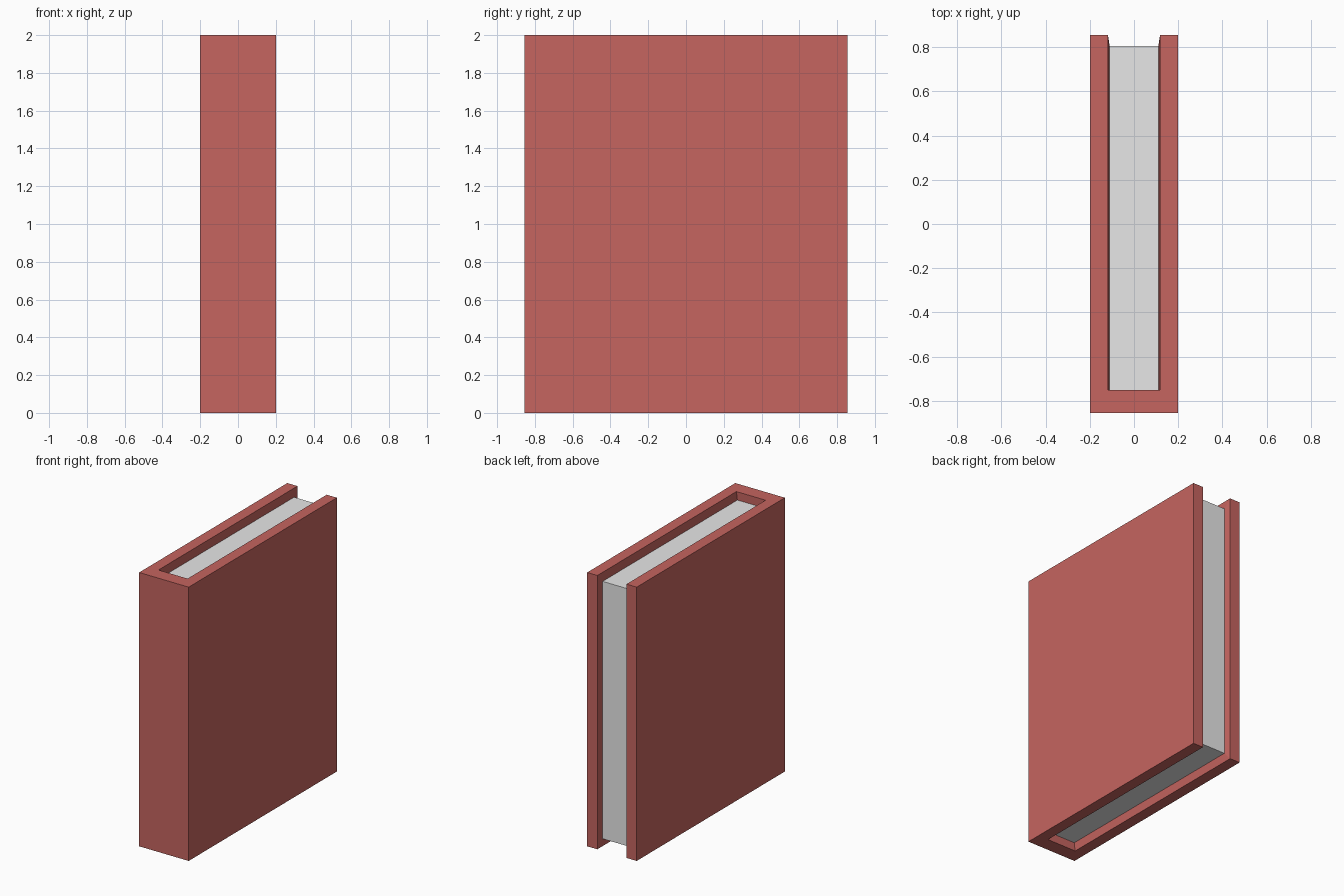
import bpy, bmesh

if "Cube" in bpy.data.objects:
    bpy.data.objects.remove(bpy.data.objects["Cube"])

W, D, H = 0.2, 0.855, 2.0          # half width, half depth, height of the cover
IN, SPINE = 0.118, -0.75           # inner board face, inner spine face
PW, PF, GAP = 0.11, 0.805, 0.06    # page half width, fore edge, recess at top and bottom


def material(name, rgb):
    m = bpy.data.materials.new(name)
    m.diffuse_color = (*rgb, 1)
    m.use_nodes = True
    m.node_tree.nodes["Principled BSDF"].inputs["Base Color"].default_value = m.diffuse_color
    return m


def finish(bm, name, mat):
    bmesh.ops.recalc_face_normals(bm, faces=bm.faces)
    me = bpy.data.meshes.new(name)
    bm.to_mesh(me)
    bm.free()
    me.materials.append(mat)
    ob = bpy.data.objects.new(name, me)
    bpy.context.collection.objects.link(ob)
    return ob


red = material("red cover", (0.563, 0.129, 0.116))
paper = material("paper", (0.8, 0.8, 0.8))

# Cover: U-shaped profile pulled upwards
bm = bmesh.new()
profile = [(-W, -D), (W, -D), (W, D), (IN, D), (IN, SPINE), (-IN, SPINE), (-IN, D), (-W, D)]
base = bm.faces.new([bm.verts.new((x, y, 0)) for x, y in profile])
top = bmesh.ops.extrude_face_region(bm, geom=[base])["geom"]
bmesh.ops.translate(bm, vec=(0, 0, H), verts=[v for v in top if isinstance(v, bmesh.types.BMVert)])
finish(bm, "cover", red)

# Liners: shallow sloped pads from the boards to the pages, mirrored
bm = bmesh.new()
loops = []
for x, y, g in ((IN, D, 0), (PW, PF, GAP)):
    loops.append([bm.verts.new((x, a, b)) for a, b in
                  ((SPINE, g), (y, g), (y, H - g), (SPINE, H - g))])
for i in range(4):
    j = (i + 1) % 4
    bm.faces.new((loops[0][i], loops[0][j], loops[1][j], loops[1][i]))
bm.faces.new(loops[1])
liner = finish(bm, "board_liner", red)
liner.modifiers.new("mirror", 'MIRROR')

# Page block
bm = bmesh.new()
bmesh.ops.create_cube(bm, size=1)
bmesh.ops.scale(bm, vec=(2 * PW, PF - SPINE, H - 2 * GAP), verts=bm.verts)
bmesh.ops.translate(bm, vec=(0, (PF + SPINE) / 2, H / 2), verts=bm.verts)
finish(bm, "pages", paper)
